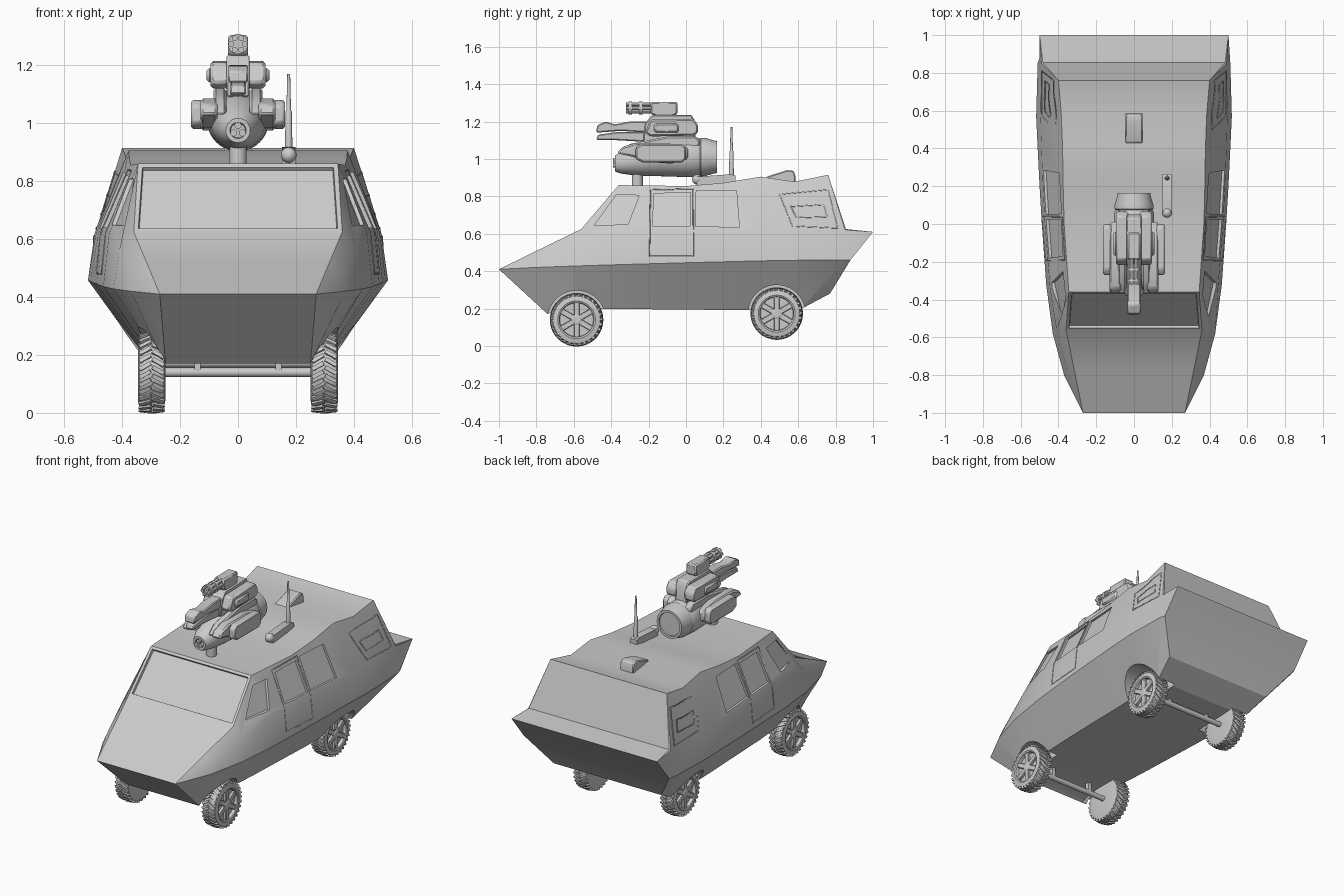
import bpy, bmesh, math
from mathutils import Vector, Matrix
from mathutils.bvhtree import BVHTree

if "Cube" in bpy.data.objects:
    bpy.data.objects.remove(bpy.data.objects["Cube"])

def finish(name, bm, angle=30, bevel=0):
    bmesh.ops.recalc_face_normals(bm, faces=bm.faces)
    me = bpy.data.meshes.new(name)
    bm.to_mesh(me)
    bm.free()
    me.shade_smooth()
    me.set_sharp_from_angle(angle=math.radians(angle))
    ob = bpy.data.objects.new(name, me)
    bpy.context.collection.objects.link(ob)
    if bevel:
        m = ob.modifiers.new("bevel", 'BEVEL')
        m.width, m.segments, m.limit_method = bevel, 1, 'ANGLE'
    return ob

def bridge(bm, rings, cap=True):
    rings = [[bm.verts.new(p) for p in r] for r in rings]
    n = len(rings[0])
    for a, b in zip(rings, rings[1:]):
        for i in range(n):
            bm.faces.new((a[i], a[(i + 1) % n], b[(i + 1) % n], b[i]))
    if cap:
        bm.faces.new(rings[0])
        bm.faces.new(rings[-1])
    return rings

def lathe(bm, profile, origin, axis='X', n=32):
    """Profile of (distance along axis, radius, optional z shift)."""
    o, rings = Vector(origin), []
    for d, r, *sh in profile:
        ring = []
        for i in range(n):
            a = 2 * math.pi * i / n
            c, s = r * math.cos(a), r * math.sin(a)
            v = {'X': (d, c, s), 'Y': (c, d, s), 'Z': (c, s, d)}[axis]
            ring.append(o + Vector(v) + Vector((0, 0, sh[0] if sh else 0)))
        rings.append(ring)
    bridge(bm, rings)

def rod(bm, origin, d0, d1, r, axis='X', n=20, r2=None):
    lathe(bm, [(d0, r), (d1, r if r2 is None else r2)], origin, axis, n)

def prism(bm, outline, x0, x1):
    bridge(bm, [[(x, y, z) for y, z in outline] for x in (x0, x1)])

def box(bm, mat, size):
    bmesh.ops.create_cube(bm, size=1, matrix=mat @ Matrix.Diagonal((*size, 1)))

# Hull: loft through stations of bottom, chine, belt and roof edge points
stations = [
    [(.25, -.74, .17), (.27, -1, .41), (.27, -1, .41), (.27, -1, .41)],
    [(.26, -.71, .185), (.37, -.80, .42), (.35, -.79, .475), (.315, -.78, .518)],
    [(.28, -.60, .20), (.43, -.58, .428), (.41, -.56, .56), (.36, -.56, .625)],
    [(.30, -.30, .197), (.465, -.32, .436), (.445, -.34, .62), (.345, -.36, .86)],
    [(.31, .0, .195), (.488, .0, .445), (.472, .0, .62), (.37, .0, .855)],
    [(.315, .2, .192), (.50, .2, .45), (.482, .2, .62), (.375, .2, .872)],
    [(.32, .36, .192), (.51, .40, .455), (.49, .40, .62), (.378, .40, .905)],
    [(.325, .5, .194), (.518, .57, .458), (.495, .58, .62), (.385, .58, .878)],
    [(.335, .62, .20), (.51, .85, .46), (.49, .85, .62), (.40, .76, .915)],
    [(.37, .77, .28), (.50, .88, .46), (.50, 1.0, .61), (.482, .855, .625)]]
bm = bmesh.new()
rings = bridge(bm, [st + [(-x, y, z) for x, y, z in reversed(st)] for st in stations], cap=False)
for r in (rings[0], rings[-1]):
    for i in range(3):
        bm.faces.new((r[i], r[i + 1], r[6 - i], r[7 - i]))
bmesh.ops.remove_doubles(bm, verts=bm.verts, dist=1e-4)
bmesh.ops.recalc_face_normals(bm, faces=bm.faces)
# Recessed windshield
glass = min(bm.faces, key=lambda f: (f.calc_center_median() - Vector((0, -.46, .74))).length)
bmesh.ops.inset_individual(bm, faces=[glass], thickness=.022, depth=0)
bmesh.ops.inset_individual(bm, faces=[glass], thickness=.004, depth=-.014)
bvh = BVHTree.FromBMesh(bm)
hull = finish("hull", bm, 24)

def side_x(y, z):
    hit = bvh.ray_cast(Vector((2, y, z)), Vector((-1, 0, 0)))[0]
    return hit.x if hit else .4

# Wheel wells and side window recesses are cut together
wheels = [(-.585, .14, .14), (.485, .173, .137)]
windows = [[(-.49, .645), (-.37, .81), (-.25, .805), (-.31, .65)],
           [(-.18, .64), (-.17, .815), (.025, .82), (.025, .64)],
           [(.05, .64), (.055, .83), (.27, .83), (.285, .635)]]
bm = bmesh.new()
for s in (1, -1):
    for y, z, r in wheels:
        rod(bm, (0, y, z), s * .22, s * .7, r + .016, n=40)
    for w in windows:
        bridge(bm, [[(s * (side_x(y, z) + d), y, z) for y, z in w] for d in (-.014, .04)])
cutter = finish("cutter", bm)
cutter.hide_render = True
mod = hull.modifiers.new("cut", 'BOOLEAN')
mod.object, mod.operation, mod.solver = cutter, 'DIFFERENCE', 'EXACT'
deps = bpy.context.evaluated_depsgraph_get()
cut_mesh = bpy.data.meshes.new_from_object(hull.evaluated_get(deps))
hull.modifiers.clear()
hull.data = cut_mesh
cut_mesh.shade_smooth()
cut_mesh.set_sharp_from_angle(angle=math.radians(24))
bpy.data.objects.remove(cutter)

# Door and rear panel seams follow the hull side
def seam(name, outline, s):
    cu = bpy.data.curves.new(name, 'CURVE')
    cu.dimensions, cu.bevel_depth, cu.bevel_resolution = '3D', .003, 0
    pts = []
    for (y0, z0), (y1, z1) in zip(outline, outline[1:] + outline[:1]):
        for k in range(10):
            y, z = y0 + (y1 - y0) * k / 10, z0 + (z1 - z0) * k / 10
            pts.append((s * side_x(y, z), y, z, 1))
    sp = cu.splines.new('POLY')
    sp.points.add(len(pts) - 1)
    for p, c in zip(sp.points, pts):
        p.co = c
    sp.use_cyclic_u = True
    bpy.context.collection.objects.link(bpy.data.objects.new(name, cu))

for s, side in ((1, "right"), (-1, "left")):
    seam(side + "_door_seam", [(-.195, .48), (-.19, .835), (.038, .84), (.04, .48)], s)
    seam(side + "_rear_panel_seam", [(.50, .81), (.76, .835), (.81, .63), (.57, .64)], s)
    seam(side + "_rear_hatch_seam", [(.56, .745), (.735, .755), (.755, .69), (.59, .685)], s)

# Wheels: tire, tread chevrons, spoked rim
for (y, z, r), end in zip(wheels, ("front", "rear")):
    for s, side in ((1, "right"), (-1, "left")):
        bm = bmesh.new()
        o = (s * .298, y, z)
        tire = [(-.045, .02), (-.047, .70 * r), (-.042, .90 * r), (-.025, .955 * r), (.025, .955 * r),
                (.042, .90 * r), (.047, .72 * r), (.043, .66 * r), (.024, .64 * r), (.024, .02)]
        lathe(bm, [(s * d, q) for d, q in tire], o, n=48)
        for k in range(30):
            for t in (1, -1):
                turn = Matrix.Rotation(2 * math.pi * (k + .25 * t) / 30, 4, 'X')
                m = (Matrix.Translation(o) @ turn @ Matrix.Translation((t * .022, 0, .953 * r))
                     @ Matrix.Rotation(t * .14, 4, 'Y') @ Matrix.Rotation(-t * .5, 4, 'Z'))
                box(bm, m, (.044, .014, .013))
        finish(f"{end}_{side}_tire", bm)
        bm = bmesh.new()
        lathe(bm, [(s * .02, .03), (s * .038, .03), (s * .044, .02)], o, n=24)
        for k in range(6):
            m = (Matrix.Translation(o) @ Matrix.Rotation(k * math.pi / 3, 4, 'X')
                 @ Matrix.Translation((s * .03, 0, .36 * r)))
            box(bm, m, (.02, .03, .62 * r))
        finish(f"{end}_{side}_rim", bm, bevel=.003)
    bm = bmesh.new()
    rod(bm, (0, y, z), -.27, .27, .016)
    for x in (-.14, .14):
        box(bm, Matrix.Translation((x, y, z + .045)), (.022, .03, .10))
    finish(end + "_axle", bm)

# Turret neck and egg-shaped body with rear collar
bm = bmesh.new()
rod(bm, (0, -.26, 0), .84, .95, .03, 'Z')
finish("turret_neck", bm)
bm = bmesh.new()
lathe(bm, [(-.365, .025, -.035), (-.38, .028, -.035), (-.38, .042, -.035), (-.35, .058, -.03),
           (-.30, .075, -.02), (-.22, .093, -.008), (-.12, .103), (0, .107), (.06, .105), (.075, .098),
           (.08, .103), (.10, .103), (.15, .088), (.165, .086), (.165, .072), (.158, .07), (.158, .01)],
      (0, 0, 1.01), 'Y', 40)
finish("turret_body", bm)
bm = bmesh.new()
for k in range(3):
    a = math.pi / 2 + k * math.tau / 3
    rod(bm, (.017 * math.cos(a), 0, .975 + .017 * math.sin(a)), -.39, -.34, .012, 'Y', 14)
finish("turret_muzzles", bm)

# Side pods and upper pods on the turret
lower = [(-.37, 1.03), (-.34, 1.065), (-.27, 1.085), (-.10, 1.085), (.01, 1.06), (.01, 1.0),
         (-.08, .975), (-.22, .985), (-.28, 1.01)]
mid = [(-.27, 1.06), (-.24, 1.08), (-.02, 1.08), (0, 1.06), (0, 1.0), (-.02, .98), (-.23, .98), (-.27, 1.0)]
upper = [(-.22, 1.14), (-.19, 1.21), (.04, 1.215), (.065, 1.18), (.065, 1.14), (.04, 1.125), (-.19, 1.12)]
knob = [(-.17, 1.14), (-.17, 1.19), (-.04, 1.19), (-.04, 1.14)]
arm = [(-.36, 1.03), (-.30, 1.08), (-.10, 1.12), (.05, 1.12), (.08, 1.09), (.06, 1.05), (-.2, 1.03)]
for s, side in ((1, "right"), (-1, "left")):
    for name, outline, x0, x1 in (("lower_pod", lower, .07, .13), ("pod_cover", mid, .12, .163),
                                  ("upper_pod", upper, .03, .095), ("pod_knob", knob, .09, .108),
                                  ("turret_arm", arm, .04, .085)):
        bm = bmesh.new()
        prism(bm, outline, s * x0, s * x1)
        finish(f"{side}_{name}", bm, bevel=.009)

# Central gun head with jagged snout
for name, outline, w in (
        ("gun_mount", [(-.23, 1.09), (-.22, 1.19), (-.18, 1.235), (.03, 1.235), (.05, 1.2), (.05, 1.09)], .04),
        ("snout_top", [(-.48, 1.14), (-.475, 1.18), (-.43, 1.20), (-.38, 1.185), (-.30, 1.20),
                       (-.2, 1.2), (-.2, 1.14), (-.35, 1.15)], .035),
        ("snout_jaw", [(-.48, 1.10), (-.47, 1.13), (-.36, 1.145), (-.2, 1.145), (-.2, 1.09), (-.37, 1.10)], .028)):
    bm = bmesh.new()
    prism(bm, outline, -w, w)
    finish(name, bm, bevel=.006)

# Rotary gun on top
bm = bmesh.new()
prism(bm, [(-.19, 1.24), (-.19, 1.305), (-.045, 1.305), (-.045, 1.24), (-.07, 1.228), (-.16, 1.228)], -.034, .034)
finish("rotary_gun_body", bm, bevel=.008)
bm = bmesh.new()
for k in range(6):
    a = k * math.tau / 6
    rod(bm, (.023 * math.cos(a), 0, 1.273 + .023 * math.sin(a)), -.32, -.18, .010, 'Y', 12)
for y0, y1 in ((-.308, -.29), (-.25, -.232)):
    rod(bm, (0, 0, 1.273), y0, y1, .035, 'Y', 24)
finish("rotary_gun_barrels", bm)

# Antenna with its base housing
bm = bmesh.new()
prism(bm, [(.06, .86), (.06, .905), (.24, .918), (.265, .91), (.265, .86)], .152, .198)
bmesh.ops.create_uvsphere(bm, u_segments=20, v_segments=12, radius=.027,
                          matrix=Matrix.Translation((.175, .06, .89)))
finish("antenna_base", bm)
bm = bmesh.new()
lathe(bm, [(.90, .013), (1.04, .011), (1.045, .008), (1.17, .005)], (.175, .243, 0), 'Z', 16)
finish("antenna", bm)

# Roof intake wedge
bm = bmesh.new()
prism(bm, [(.42, .88), (.43, .905), (.54, .94), (.575, .937), (.585, .91), (.585, .86)], -.046, .046)
finish("roof_intake", bm, bevel=.006)
